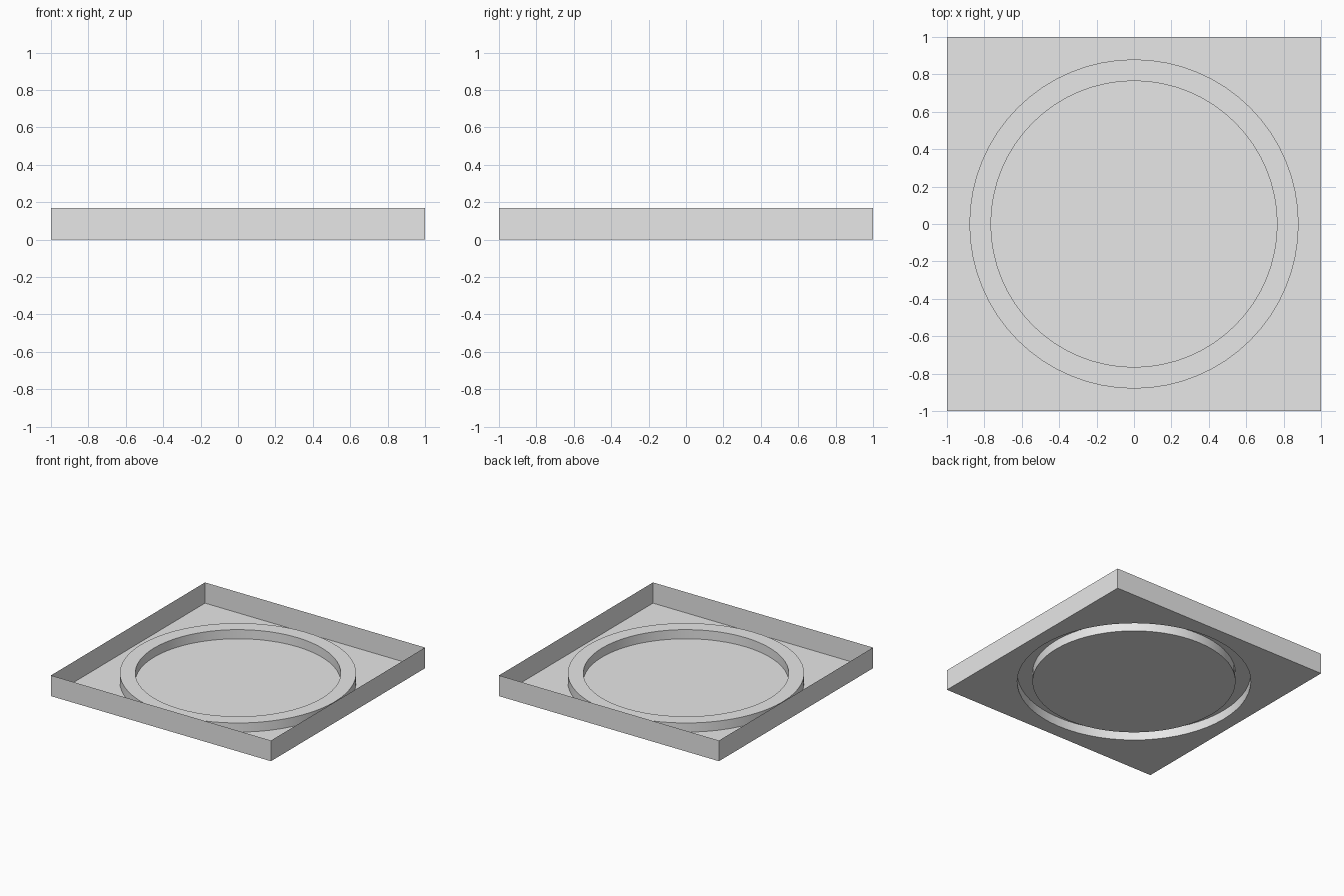
import bpy, bmesh, math

HEIGHT = 0.17
STEP = 0.075
OUTER, INNER = 0.88, 0.765
SIDES = 64

cube = bpy.data.objects.get("Cube")
if cube:
    bpy.data.objects.remove(cube, do_unlink=True)

grey = bpy.data.materials.new("plain grey")
grey.use_nodes = True
colour = (0.8, 0.8, 0.8, 1)
grey.diffuse_color = colour
grey.node_tree.nodes["Principled BSDF"].inputs["Base Color"].default_value = colour


def loop(bm, radius, z, sides=SIDES, turn=0.0):
    """Closed ring of vertices."""
    angles = [turn + math.tau * i / sides for i in range(sides)]
    return [bm.verts.new((radius * math.cos(a), radius * math.sin(a), z)) for a in angles]


def edges_of(bm, verts):
    return [bm.edges.new((v, verts[(i + 1) % len(verts)])) for i, v in enumerate(verts)]


def bridge(bm, low, high):
    """Band of quads between two rings."""
    n = len(low)
    for i in range(n):
        j = (i + 1) % n
        bm.faces.new((low[i], low[j], high[j], high[i]))


def square(bm, z):
    return loop(bm, math.sqrt(2), z, 4, math.pi / 4)


def finish(name, bm, smooth=False):
    mesh = bpy.data.meshes.new(name)
    bm.to_mesh(mesh)
    bm.free()
    mesh.materials.append(grey)
    obj = bpy.data.objects.new(name, mesh)
    bpy.context.collection.objects.link(obj)
    if smooth:
        bpy.ops.object.select_all(action="DESELECT")
        obj.select_set(True)
        bpy.context.view_layer.objects.active = obj
        bpy.ops.object.shade_smooth_by_angle(angle=math.radians(30))


# Thin upright walls around the tray
bm = bmesh.new()
bridge(bm, square(bm, 0), square(bm, HEIGHT))
finish("tray_walls", bm)

# Floor with a round opening
bm = bmesh.new()
border = edges_of(bm, square(bm, 0)) + edges_of(bm, loop(bm, OUTER, 0))
bmesh.ops.triangle_fill(bm, edges=border, use_beauty=True, normal=(0, 0, 1))
for face in bm.faces:
    face.normal_update()
    if face.normal.z < 0:
        face.normal_flip()
finish("tray_floor", bm)

# Raised ring, hollow underneath
bm = bmesh.new()
rings = [loop(bm, r, z) for r, z in ((OUTER, 0), (OUTER, STEP), (INNER, STEP), (INNER, 0))]
for low, high in zip(rings, rings[1:]):
    bridge(bm, low, high)
finish("raised_ring", bm, smooth=True)

# Disc inside the ring
bm = bmesh.new()
bm.faces.new(loop(bm, INNER, 0))
finish("centre_disc", bm)
